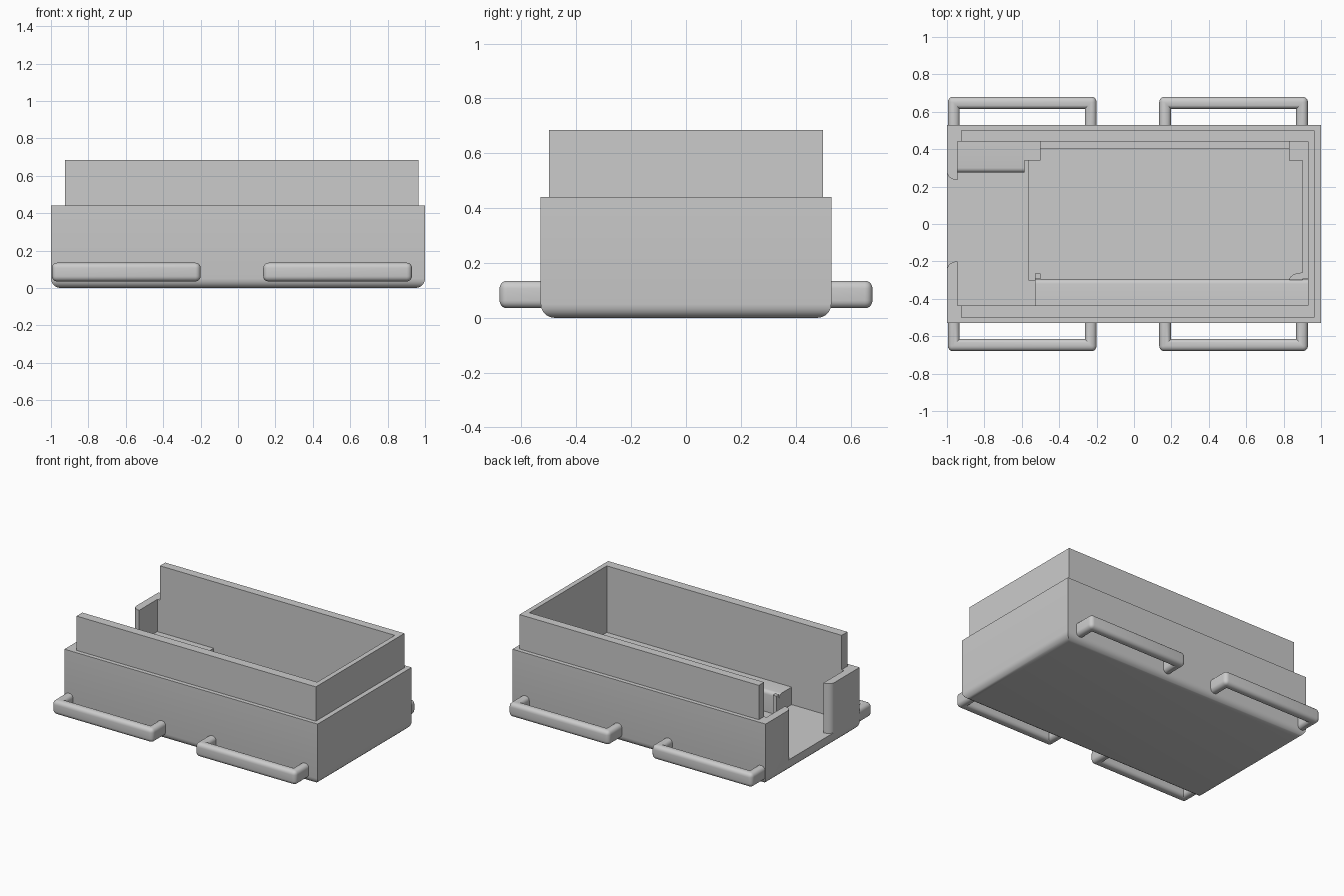
import bpy, bmesh, math

cube = bpy.data.objects.get("Cube")
if cube:
    bpy.data.objects.remove(cube, do_unlink=True)

grey = bpy.data.materials.new("plain grey")
grey.use_nodes = True
COLOUR = (0.6, 0.6, 0.6, 1)
grey.diffuse_color = COLOUR
grey.node_tree.nodes["Principled BSDF"].inputs["Base Color"].default_value = COLOUR


def prism(name, outline, z0, z1, radius=0, pick=None, segments=5):
    """Extrude an outline upward and round the edges chosen by pick(a, b)."""
    bm = bmesh.new()
    base = bm.faces.new([bm.verts.new((x, y, z0)) for x, y in outline])
    top = bmesh.ops.extrude_face_region(bm, geom=[base])["geom"]
    for v in top:
        if isinstance(v, bmesh.types.BMVert):
            v.co.z = z1
    bmesh.ops.recalc_face_normals(bm, faces=bm.faces)
    if radius:
        edges = [e for e in bm.edges if pick(e.verts[0].co, e.verts[1].co)]
        bmesh.ops.bevel(bm, geom=edges, offset=radius, segments=segments,
                        profile=0.5, affect="EDGES", clamp_overlap=True)
    mesh = bpy.data.meshes.new(name)
    bm.to_mesh(mesh)
    bm.free()
    mesh.materials.append(grey)
    obj = bpy.data.objects.new(name, mesh)
    bpy.context.collection.objects.link(obj)
    return obj


def rect(x0, x1, y0, y1):
    return [(x0, y0), (x1, y0), (x1, y1), (x0, y1)]


def smooth(obj):
    bpy.ops.object.select_all(action="DESELECT")
    obj.select_set(True)
    bpy.context.view_layer.objects.active = obj
    bpy.ops.object.shade_smooth_by_angle(angle=math.radians(35))


def cut(obj, cutter):
    mod = obj.modifiers.new("cut", "BOOLEAN")
    mod.operation, mod.solver, mod.object = "DIFFERENCE", "EXACT", cutter
    bpy.context.view_layer.objects.active = obj
    bpy.ops.object.modifier_apply(modifier=mod.name)
    bpy.data.objects.remove(cutter, do_unlink=True)


FLOOR, PIT, LEDGE, RIM, TOP = 0.085, 0.06, 0.21, 0.44, 0.685

# Tray body with rounded lower edges
body = prism("tray_body", rect(-1, 1, -0.53, 0.53), 0, RIM, 0.05,
             lambda a, b: a.z < 0.01 and b.z < 0.01)
cut(body, prism("cavity", rect(-0.945, 0.93, -0.435, 0.44), FLOOR, 1))
cut(body, prism("floor_recess", rect(-0.565, 0.9, -0.3, 0.4), PIT, 0.2))

# End doorway whose outer corners are rounded
steps = [math.radians(15 * i) for i in range(7)]
upper = [(-0.945 - 0.055 * math.sin(a), 0.28 - 0.045 * math.cos(a)) for a in steps]
lower = [(x, 0.035 - y) for x, y in reversed(upper)]
door = [(-0.9, 0.235)] + upper + [(-1.1, 0.28), (-1.1, -0.245)] + lower + [(-0.9, -0.2)]
cut(body, prism("doorway", door, FLOOR, 1))
smooth(body)

# Upper lip, open towards the doorway
prism("upper_lip", [(-0.925, -0.5), (0.965, -0.5), (0.965, 0.5), (-0.925, 0.5),
                    (-0.925, 0.44), (0.93, 0.44), (0.93, -0.435), (-0.925, -0.435)],
      RIM, TOP)

# Inner ledges
front = prism("front_ledge", rect(-0.53, 0.93, -0.435, -0.295), PIT, LEDGE, 0.025,
              lambda a, b: min(a.y, b.y) > -0.3 and min(a.z, b.z) > 0.2)
back = prism("back_ledge", rect(-0.945, -0.585, 0.275, 0.44), FLOOR, LEDGE, 0.025,
             lambda a, b: max(a.y, b.y) < 0.28 and min(a.z, b.z) > 0.2)
smooth(front)
smooth(back)
prism("back_ledge_step", rect(-0.585, -0.5, 0.34, 0.44), PIT, LEDGE)
prism("front_ledge_step", rect(-0.53, -0.5, -0.295, -0.265), PIT, LEDGE)
prism("end_ledge", rect(0.9, 0.93, -0.295, 0.44), PIT, LEDGE)
prism("back_corner_ledge", rect(0.83, 0.9, 0.34, 0.44), PIT, LEDGE)
fillet = [(0.83 + 0.07 * math.sin(a), -0.26 - 0.04 * math.cos(a)) for a in steps]
fillet = [(0.9 - (x - 0.83), -0.3 - (y + 0.26)) for x, y in fillet]
smooth(prism("front_corner_ledge", [(0.9, -0.3)] + fillet, PIT, LEDGE))

# Four side handles, each a bar on two posts
for side, y_sign in (("front", -1), ("back", 1)):
    for end, x0 in (("right", -0.995), ("left", 0.135)):
        x1 = x0 + 0.795
        near, mid, far = 0.52 * y_sign, 0.615 * y_sign, 0.68 * y_sign
        outline = [(x0, near), (x0, far), (x1, far), (x1, near),
                   (x1 - 0.063, near), (x1 - 0.063, mid),
                   (x0 + 0.063, mid), (x0 + 0.063, near)]

        def outer(a, b):
            horizontal = abs(a.z - b.z) < 0.001
            at_wall = abs(a.y - near) < 0.001 and abs(b.y - near) < 0.001
            corner = abs(a.y - far) < 0.001 and abs(b.y - far) < 0.001
            return (horizontal and not at_wall) or corner

        smooth(prism(f"{side}_{end}_handle", outline, 0.035, 0.135, 0.028, outer))
